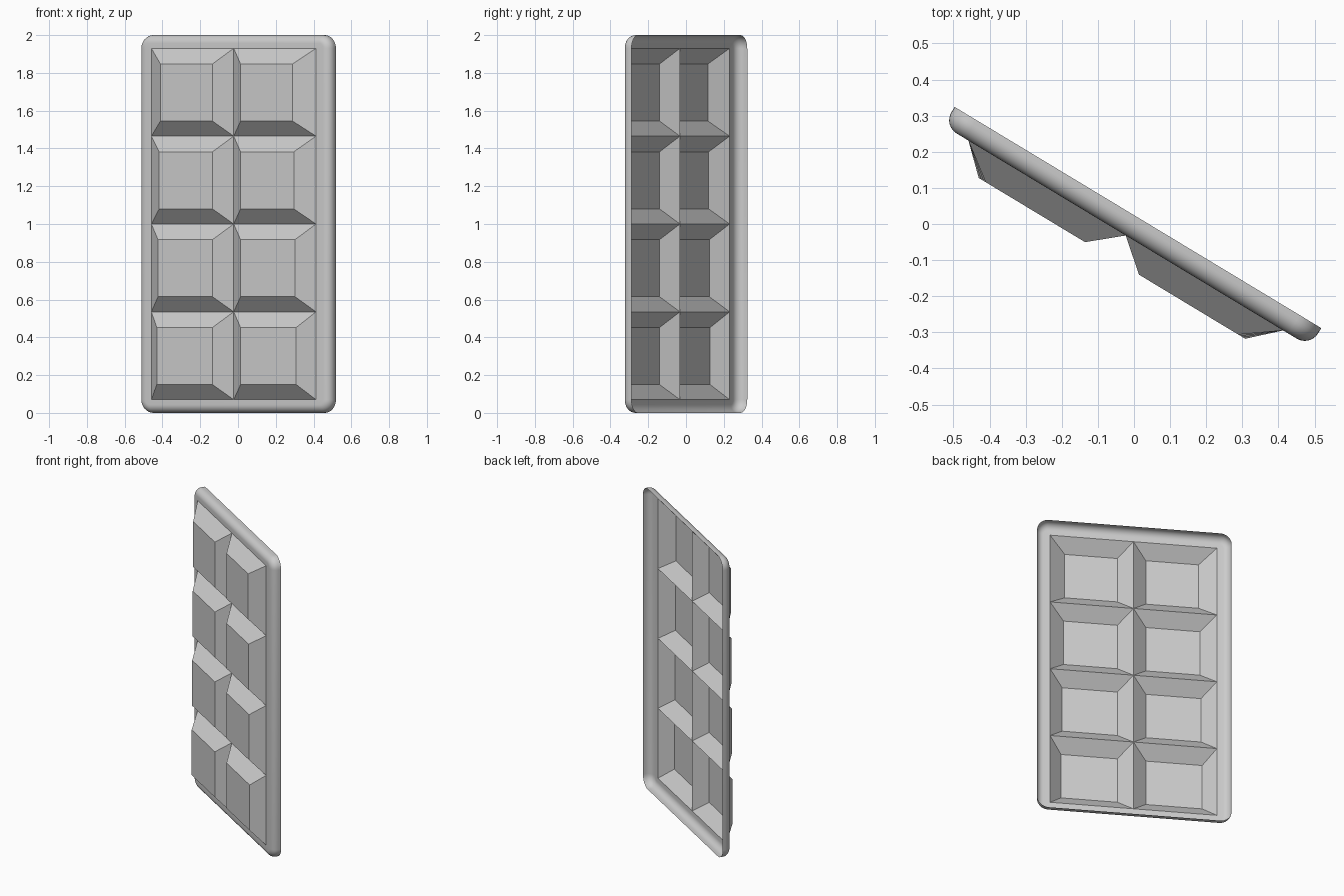
import bpy, bmesh, math
from mathutils import Matrix, Vector

if "Cube" in bpy.data.objects:
    bpy.data.objects.remove(bpy.data.objects["Cube"])

HALF_W, HALF_H = 0.593, 1.0     # outer rim half sizes
CELL_W, CELL_H = 0.509, 0.93    # half sizes of the cell field
FRONT, BACK, CUBE = 0.039, -0.021, 0.113   # depths toward the viewer
CORNER, ROLL, SHIFT = 0.07, 0.043, -0.003
SEG = 8

bm = bmesh.new()


def point(u, depth, z):
    return bm.verts.new((u, -depth, z + 1.0))


def rounded_ring(inset, depth):
    """Rounded rectangle, counter-clockwise seen from the front."""
    ring, r = [], CORNER - inset
    for q, (su, sz) in enumerate([(1, 1), (-1, 1), (-1, -1), (1, -1)]):
        for i in range(SEG + 1):
            a = math.pi / 2 * (q + i / SEG)
            ring.append(point(su * (HALF_W - CORNER) + r * math.cos(a), depth,
                              sz * (HALF_H - CORNER) + r * math.sin(a)))
    return ring


# rolled rim: open lip at the back, quarter round to the front face
rings = [rounded_ring(0, BACK)]
for i in range(SEG + 1):
    a = math.pi / 2 * i / SEG
    rings.append(rounded_ring(ROLL * (1 - math.cos(a)), FRONT - ROLL * (1 - math.sin(a))))

# flat border, its inner ring collapses to the four cell-field corners
inner = []
for su, sz in [(1, 1), (-1, 1), (-1, -1), (1, -1)]:
    inner += [point(su * CELL_W + SHIFT, FRONT, sz * CELL_H) for _ in range(SEG + 1)]
rings.append(inner)
for a, b in zip(rings, rings[1:]):
    for i in range(len(a)):
        j = (i + 1) % len(a)
        bm.faces.new((a[i], a[j], b[j], b[i]))

# hollow tapered cells, two columns by four rows
pitch = 2 * CELL_H / 4
for row in range(4):
    z0 = -CELL_H + row * pitch
    z1 = z0 + pitch
    far = 0.431 - 0.0075 * row
    for s in (-1, 1):
        u0, u1 = sorted((0, s * CELL_W))
        v0, v1 = sorted((s * 0.087, s * far))
        base = [point(u + SHIFT, FRONT, z) for u, z in
                ((u0, z0), (u1, z0), (u1, z1), (u0, z1))]
        top = [point(u + SHIFT, CUBE, z) for u, z in
               ((v0, z0 + 0.08), (v1, z0 + 0.08), (v1, z1 - 0.083), (v0, z1 - 0.083))]
        for i in range(4):
            j = (i + 1) % 4
            bm.faces.new((base[i], base[j], top[j], top[i]))
        bm.faces.new(top)

bmesh.ops.remove_doubles(bm, verts=bm.verts, dist=1e-5)

# turn the whole panel about the vertical axis
bm.transform(Matrix.Rotation(math.radians(-31.1), 4, 'Z'))
mesh = bpy.data.meshes.new("cell_tray")
bm.to_mesh(mesh)
bm.free()
tray = bpy.data.objects.new("cell_tray", mesh)
bpy.context.collection.objects.link(tray)
bpy.context.view_layer.objects.active = tray
tray.select_set(True)
bpy.ops.object.shade_smooth_by_angle(angle=math.radians(25))
